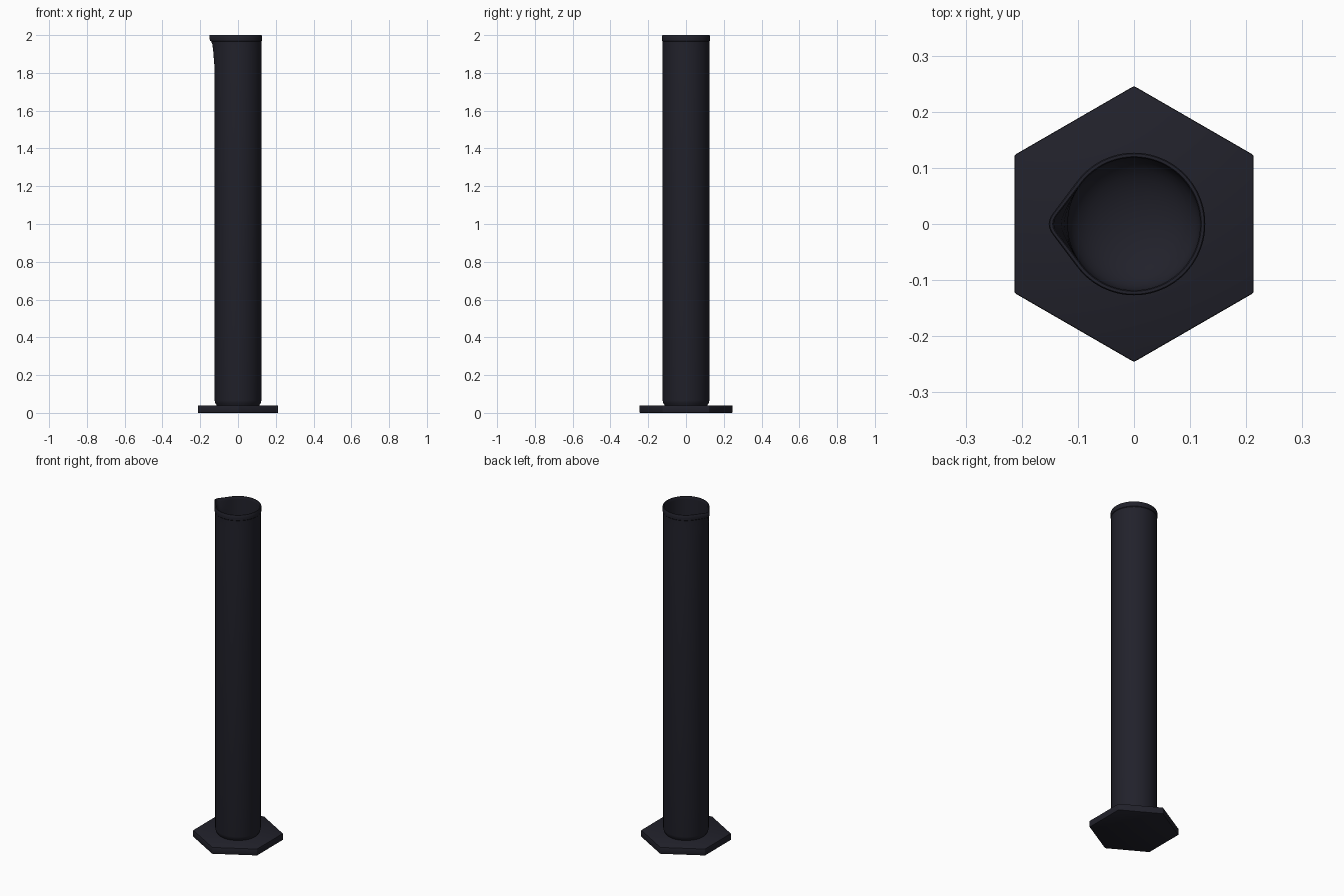
import bpy, bmesh, math

if "Cube" in bpy.data.objects:
    bpy.data.objects.remove(bpy.data.objects["Cube"])

mat = bpy.data.materials.new("dark slate")
mat.diffuse_color = (0.0155, 0.0155, 0.024, 1)
mat.use_nodes = True
mat.node_tree.nodes["Principled BSDF"].inputs["Base Color"].default_value = mat.diffuse_color

SEGS = 128
RIM = 0.127        # outer rim radius
LIP_C = 0.125      # distance of the pouring lip's rounding centre
LIP_R = 0.027      # radius of the lip's rounding


def lip_extra(phi):
    """Extra radius of the lip at angle phi from -x (tangent lines to a rounded tip)."""
    phi = abs(phi)
    a = math.acos((RIM - LIP_R) / LIP_C)
    if phi >= a:
        return 0.0
    tip = math.atan2(LIP_R * math.sin(a), LIP_C + LIP_R * math.cos(a))
    if phi < tip:
        r = LIP_C * math.cos(phi) + math.sqrt(LIP_R**2 - (LIP_C * math.sin(phi))**2)
    else:
        r = RIM / math.cos(a - phi)
    return r - RIM


def add_object(name, bm):
    bmesh.ops.recalc_face_normals(bm, faces=bm.faces)
    me = bpy.data.meshes.new(name)
    bm.to_mesh(me)
    bm.free()
    me.materials.append(mat)
    ob = bpy.data.objects.new(name, me)
    bpy.context.collection.objects.link(ob)
    bpy.ops.object.select_all(action='DESELECT')
    ob.select_set(True)
    bpy.context.view_layer.objects.active = ob
    bpy.ops.object.shade_smooth_by_angle(angle=math.radians(35))
    return ob


# Tube wall: (radius, height, lip strength) from the outer foot over the rim to the inner floor
profile = [(0.112, 0.036, 0), (0.115, 0.044, 0), (0.121, 0.052, 0), (0.124, 0.066, 0),
           (0.124, 1.83, 0), (0.124, 1.86, 0.12), (0.124, 1.91, 0.26), (0.124, 1.95, 0.46),
           (0.1245, 1.967, 0.72), (0.127, 1.97, 0.82), (0.127, 1.982, 1.0), (0.127, 1.997, 1.0),
           (0.125, 2.0, 1.0), (0.120, 2.0, 1.0), (0.118, 1.997, 0.98), (0.118, 1.982, 0.95),
           (0.118, 1.95, 0.46), (0.118, 1.91, 0.26), (0.118, 1.83, 0)]
# Rounded inner floor
for i in range(8):
    t = math.radians(90 * i / 8)
    profile.append((0.118 * math.cos(t), 0.12 - 0.07 * math.sin(t), 0))

bm = bmesh.new()
rings = []
for r, z, s in profile:
    ring = []
    for k in range(SEGS):
        phi = -math.pi + 2 * math.pi * k / SEGS
        rr = r + s * lip_extra(phi)
        ring.append(bm.verts.new((-rr * math.cos(phi), rr * math.sin(phi), z)))
    rings.append(ring)
for a, b in zip(rings, rings[1:]):
    for k in range(SEGS):
        n = (k + 1) % SEGS
        bm.faces.new((a[k], a[n], b[n], b[k]))
centre = bm.verts.new((0, 0, 0.05))
for k in range(SEGS):
    bm.faces.new((rings[-1][k], rings[-1][(k + 1) % SEGS], centre))
bm.faces.new(rings[0])
add_object("cylinder_tube", bm)

# Hexagonal foot with points towards +y and -y and softened edges
bm = bmesh.new()
foot = [bm.verts.new((0.246 * math.sin(k * math.pi / 3), 0.246 * math.cos(k * math.pi / 3), 0))
        for k in range(6)]
face = bm.faces.new(foot)
top = bmesh.ops.extrude_face_region(bm, geom=[face])["geom"]
bmesh.ops.translate(bm, vec=(0, 0, 0.04), verts=[v for v in top if isinstance(v, bmesh.types.BMVert)])
bmesh.ops.recalc_face_normals(bm, faces=bm.faces)
bmesh.ops.bevel(bm, geom=bm.edges[:], offset=0.003, segments=2, profile=0.5, affect='EDGES')
add_object("hexagonal_foot", bm)
